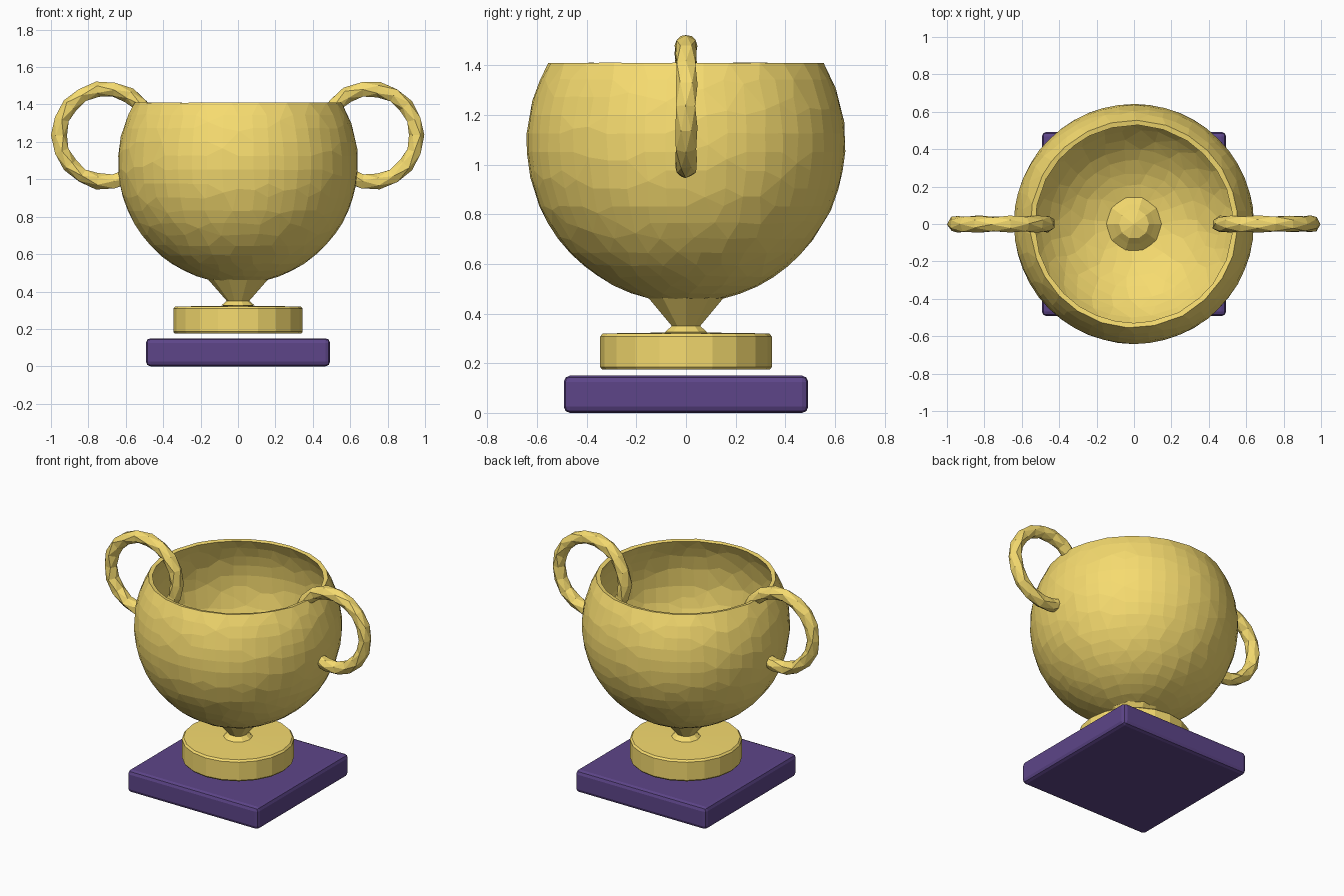
import bpy, bmesh, random
from math import sin, cos, asin, pi

if "Cube" in bpy.data.objects:
    bpy.data.objects.remove(bpy.data.objects["Cube"])

random.seed(4)


def material(name, colour):
    m = bpy.data.materials.new(name)
    m.diffuse_color = colour
    m.use_nodes = True
    m.node_tree.nodes["Principled BSDF"].inputs["Base Color"].default_value = m.diffuse_color
    return m


gold = material("gold", (0.92, 0.71, 0.16, 1))
purple = material("purple", (0.11, 0.06, 0.25, 1))


def finish(name, bm, mat, jitter=0.0):
    """Turn a bmesh into an object, optionally with hand-cut unevenness."""
    for v in bm.verts:
        v.co.x += random.uniform(-jitter, jitter)
        v.co.y += random.uniform(-jitter, jitter)
        v.co.z += random.uniform(-jitter, jitter)
    bmesh.ops.recalc_face_normals(bm, faces=bm.faces)
    mesh = bpy.data.meshes.new(name)
    bm.to_mesh(mesh)
    bm.free()
    mesh.materials.append(mat)
    ob = bpy.data.objects.new(name, mesh)
    bpy.context.collection.objects.link(ob)
    return ob


def lathe(name, profile, sides, mat, jitter=0.0):
    """Revolve (radius, z) points around the z axis."""
    bm = bmesh.new()
    verts = [bm.verts.new((r, 0, z)) for r, z in profile]
    edges = [bm.edges.new(pair) for pair in zip(verts, verts[1:])]
    bmesh.ops.spin(bm, geom=verts + edges, axis=(0, 0, 1), cent=(0, 0, 0),
                   angle=2 * pi, steps=sides, use_merge=True)
    bmesh.ops.remove_doubles(bm, verts=bm.verts, dist=1e-4)
    return finish(name, bm, mat, jitter)


def sphere_arc(radius, centre_z, top_z, steps):
    """Profile of a sphere from its bottom pole up to top_z."""
    end = asin((top_z - centre_z) / radius)
    angles = [-pi / 2 + (end + pi / 2) * i / steps for i in range(steps + 1)]
    return [(max(0, radius * cos(a)), centre_z + radius * sin(a)) for a in angles]


# Square plinth with bevelled edges
bm = bmesh.new()
bmesh.ops.create_cube(bm, size=1)
bmesh.ops.scale(bm, vec=(0.985, 0.985, 0.15), verts=bm.verts)
bmesh.ops.translate(bm, vec=(0, 0, 0.075), verts=bm.verts)
bmesh.ops.bevel(bm, geom=bm.edges[:], offset=0.025, segments=2,
                profile=0.5, affect='EDGES')
finish("plinth", bm, purple)

# Round foot, floating just above the plinth
lathe("foot", [(0, 0.175), (0.338, 0.175), (0.346, 0.185), (0.346, 0.308),
               (0.335, 0.32), (0, 0.325)], 20, gold)

# Waisted stem whose top shows as a knob inside the bowl
lathe("stem", [(0, 0.315), (0.09, 0.325), (0.06, 0.35), (0.165, 0.47),
               (0.11, 0.52), (0.08, 0.55), (0, 0.57)], 10, gold)

# Hollow bowl: outer sphere, thin rim, inner sphere, cut into uneven facets
outer = sphere_arc(0.642, 1.085, 1.41, 18)
inner = sphere_arc(0.617, 1.085, 1.405, 18)
bowl = lathe("bowl", outer + inner[::-1], 48, gold, jitter=0.0015)
facets = bowl.modifiers.new("facets", 'DECIMATE')
facets.ratio = 0.6


# Ring handles, each a full ring passing through the bowl wall
def handle(name, side):
    bm = bmesh.new()
    rings, ring_sides, tube_sides = [], 18, 6
    for i in range(ring_sides):
        a = 2 * pi * i / ring_sides
        ring = []
        for j in range(tube_sides):
            b = 2 * pi * (j + 0.5 * (i % 2)) / tube_sides
            r = 0.249 + 0.042 * cos(b)
            ring.append(bm.verts.new((side * (0.708 + r * cos(a)),
                                      0.044 * sin(b), 1.235 + r * sin(a))))
        rings.append(ring)
    for i in range(ring_sides):
        p, q = rings[i], rings[(i + 1) % ring_sides]
        for j in range(tube_sides):
            k = (j + 1) % tube_sides
            # triangles follow the half-step twist between rings
            if i % 2 == 0:
                bm.faces.new((p[j], p[k], q[j]))
                bm.faces.new((p[k], q[k], q[j]))
            else:
                bm.faces.new((p[j], q[k], q[j]))
                bm.faces.new((p[j], p[k], q[k]))
    finish(name, bm, gold, jitter=0.003)


handle("left_handle", -1)
handle("right_handle", 1)
